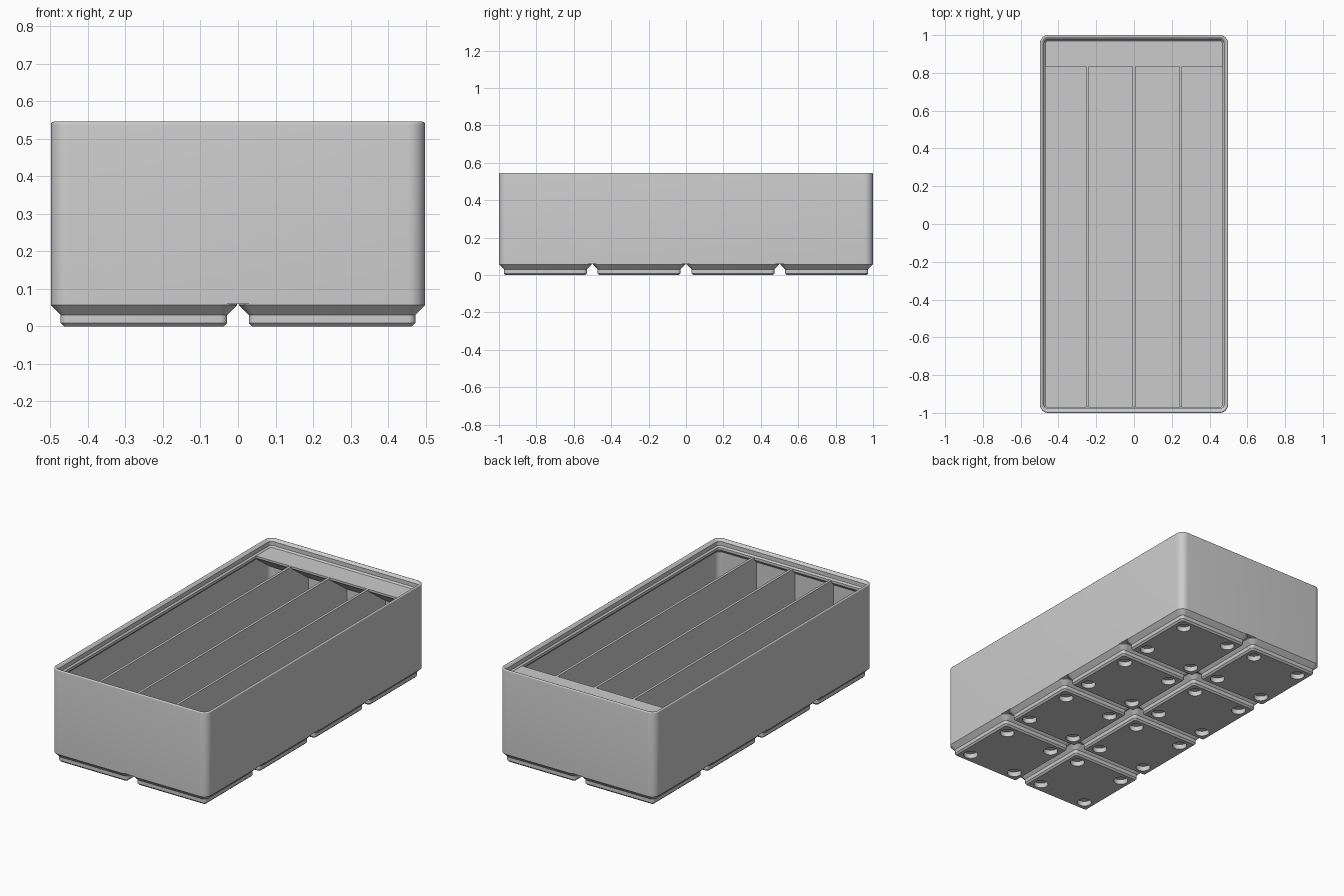
import bpy, bmesh, math
from mathutils import Matrix

if "Cube" in bpy.data.objects:
    bpy.data.objects.remove(bpy.data.objects["Cube"], do_unlink=True)

U = 2 / 167.5            # one millimetre in scene units
CELL = 42                # grid pitch
HX, HY = 41.75, 83.75    # half width and half length of the bin
RADIUS = 3.75            # outer corner radius
WALL, LIP = 0.95, 2.6    # wall thickness and lip depth
BASE, FLOOR, RIM = 5, 7, 42

grey = bpy.data.materials.new("light_grey")
grey.use_nodes = True
grey.diffuse_color = (0.6, 0.6, 0.6, 1)
grey.node_tree.nodes["Principled BSDF"].inputs["Base Color"].default_value = grey.diffuse_color


def finish(name, bm):
    """Turn a bmesh in millimetres into a shaded object."""
    bmesh.ops.scale(bm, vec=(U, U, U), verts=bm.verts)
    bmesh.ops.recalc_face_normals(bm, faces=bm.faces)
    mesh = bpy.data.meshes.new(name)
    bm.to_mesh(mesh)
    bm.free()
    mesh.materials.append(grey)
    obj = bpy.data.objects.new(name, mesh)
    bpy.context.collection.objects.link(obj)
    return obj


def activate(obj):
    bpy.ops.object.select_all(action="DESELECT")
    obj.select_set(True)
    bpy.context.view_layer.objects.active = obj


def smooth(obj):
    activate(obj)
    bpy.ops.object.shade_smooth_by_angle(angle=math.radians(30))


def rounded_ring(bm, hx, hy, r, z, steps=8):
    ring = []
    for corner, (sx, sy) in enumerate([(1, 1), (-1, 1), (-1, -1), (1, -1)]):
        for i in range(steps + 1):
            a = math.pi / 2 * (corner + i / steps)
            ring.append(bm.verts.new((sx * (hx - r) + r * math.cos(a),
                                      sy * (hy - r) + r * math.sin(a), z)))
    return ring


def loft(name, hx, hy, profile):
    """Sweep (inset, height) pairs around a rounded rectangle, capping both ends."""
    bm = bmesh.new()
    rings = [rounded_ring(bm, hx - d, hy - d, RADIUS - d, z) for d, z in profile]
    for low, high in zip(rings, rings[1:]):
        for i in range(len(low)):
            j = (i + 1) % len(low)
            bm.faces.new((low[i], low[j], high[j], high[i]))
    bm.faces.new(rings[0])
    bm.faces.new(rings[-1])
    return finish(name, bm)


def box(name, size, centre):
    bm = bmesh.new()
    bmesh.ops.create_cube(bm, size=1)
    bmesh.ops.scale(bm, vec=size, verts=bm.verts)
    bmesh.ops.translate(bm, vec=centre, verts=bm.verts)
    return finish(name, bm)


# Outer shell: wall, rounded rim, stepped stacking lip, inner wall and floor
peak, fillet = 46.55, 0.6
arc_z = peak - fillet * (1 + math.sqrt(2))
shell = [(0, BASE)]
for k in range(7):
    a = math.radians(135) * k / 6
    shell.append((fillet * (1 - math.cos(a)), arc_z + fillet * math.sin(a)))
shell += [(1.9, peak - 1.9), (1.9, RIM + 0.7), (LIP, RIM), (LIP, RIM - 1.2),
          (WALL, RIM - 1.2 - LIP + WALL), (WALL, FLOOR)]
smooth(loft("bin_shell", HX, HY, shell))

# One stepped foot, with four round magnet pockets cut into its underside
feet = loft("base_feet", CELL / 2 - 0.25, CELL / 2 - 0.25,
            [(2.95, 0), (2.15, 0.8), (2.15, 2.6), (0, 4.75), (0, BASE)])
bm = bmesh.new()
for sx in (-1, 1):
    for sy in (-1, 1):
        bmesh.ops.create_cone(bm, cap_ends=True, segments=32, radius1=3.25, radius2=3.25,
                              depth=4.8, matrix=Matrix.Translation((13 * sx, 13 * sy, 0)))
cutter = finish("magnet_pocket_cutter", bm)
cutter.hide_render = True
activate(feet)
cut = feet.modifiers.new("pockets", "BOOLEAN")
cut.operation, cut.solver, cut.object = "DIFFERENCE", "EXACT", cutter
bpy.ops.object.modifier_apply(modifier=cut.name)
bpy.data.objects.remove(cutter, do_unlink=True)

# Repeat the foot over the two by four grid
for axis, count in ((0, 2), (1, 4)):
    grid = feet.modifiers.new("grid", "ARRAY")
    grid.count = count
    grid.use_relative_offset = False
    grid.use_constant_offset = True
    step = [0, 0, 0]
    step[axis] = CELL * U
    grid.constant_offset_displace = step
    bpy.ops.object.modifier_apply(modifier=grid.name)
feet.data.transform(Matrix.Translation((-CELL / 2 * U, -CELL * 1.5 * U, 0)))
smooth(feet)

# Three lengthwise dividers
for label, x in (("right", -20.7), ("middle", 0), ("left", 20.7)):
    height = RIM - FLOOR
    box("divider_" + label, (1.2, 2 * HY - 1, height),
        (x, 0, FLOOR + height / 2 - 0.05))

# Label shelf along the back wall, with a sloping underside
back, tip, half = HY - 1.1, HY - 14, HX - 1.1
slope_end = RIM - 1 - (back - tip) * math.tan(math.radians(36))
bm = bmesh.new()
section = bm.faces.new([bm.verts.new((-half, y, z)) for y, z in
                        ((back, RIM), (tip, RIM), (tip, RIM - 1), (back, slope_end))])
extruded = bmesh.ops.extrude_face_region(bm, geom=[section])
moved = [v for v in extruded["geom"] if isinstance(v, bmesh.types.BMVert)]
bmesh.ops.translate(bm, vec=(2 * half, 0, 0), verts=moved)
finish("label_shelf", bm)
